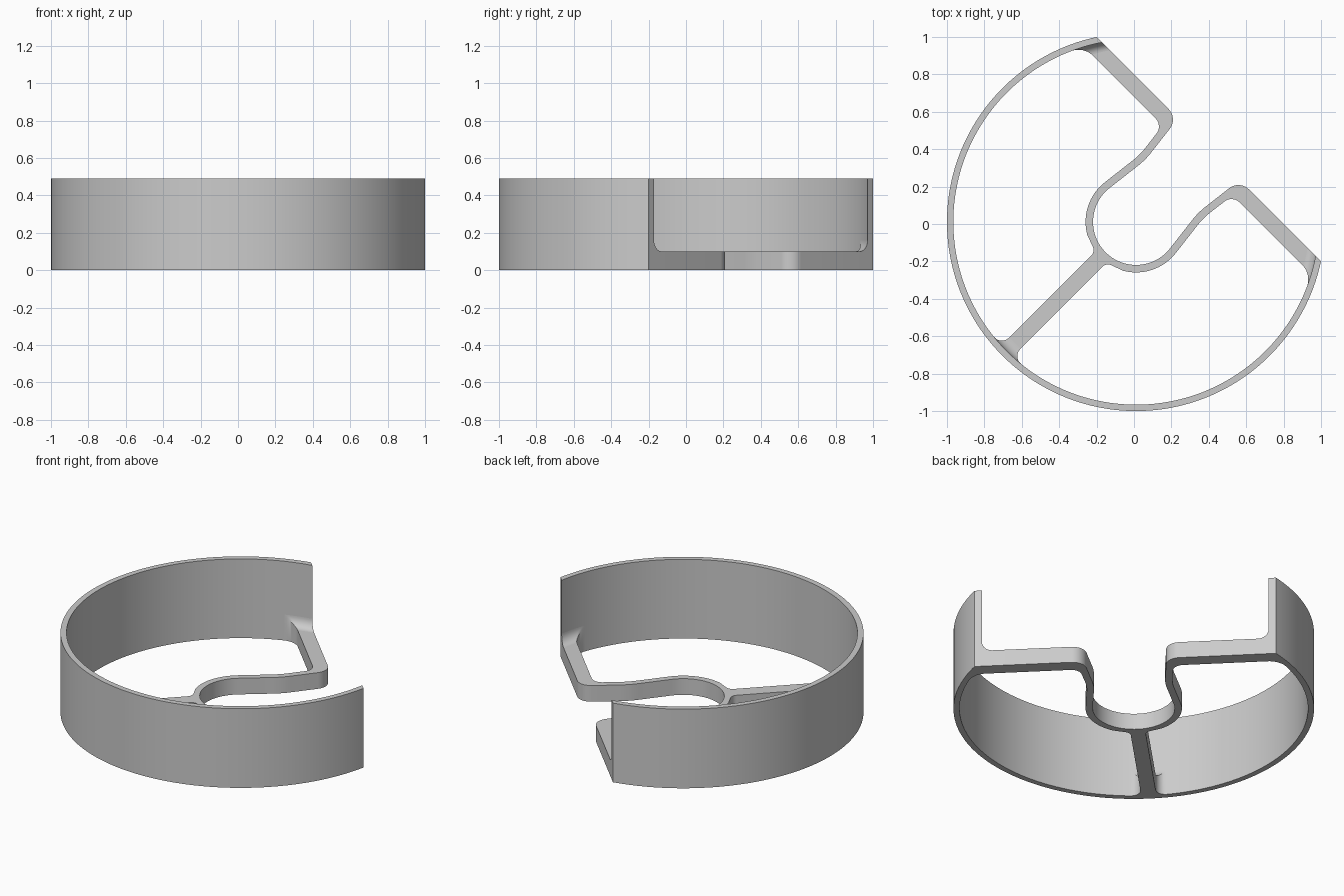
import bpy, bmesh, math
from mathutils import Vector, Matrix

cube = bpy.data.objects.get("Cube")
if cube:
    bpy.data.objects.remove(cube)

R_OUT, R_IN, HEIGHT = 1.011, 0.977, 0.49
CUT = 0.55          # flat across the open side of the ring
BAR_IN = 0.465      # inner edge of the bars
HALF = 0.0425       # half width of the spoke
BASE = 0.1          # height of bars, hub and spoke
FILLET = 0.06

grey = bpy.data.materials.new("light grey")
grey.use_nodes = True
colour = (0.6, 0.6, 0.6, 1)
grey.diffuse_color = colour
grey.node_tree.nodes["Principled BSDF"].inputs["Base Color"].default_value = colour

# The parts are laid out with the opening along +x, then turned 45 degrees
PLACE = Matrix.Translation((0.011, 0.011, 0)) @ Matrix.Rotation(math.pi / 4, 4, 'Z')


def finish(name, bm):
    bmesh.ops.recalc_face_normals(bm, faces=bm.faces)
    bm.transform(PLACE)
    mesh = bpy.data.meshes.new(name)
    bm.to_mesh(mesh)
    bm.free()
    mesh.materials.append(grey)
    obj = bpy.data.objects.new(name, mesh)
    bpy.context.collection.objects.link(obj)
    bpy.ops.object.select_all(action='DESELECT')
    obj.select_set(True)
    bpy.context.view_layer.objects.active = obj
    bpy.ops.object.shade_smooth_by_angle(angle=math.radians(30))


def solid_grid(name, rows):
    """Closed solid under a grid of top points, standing on z = 0."""
    bm = bmesh.new()
    top = [[bm.verts.new(p) for p in row] for row in rows]
    low = [[bm.verts.new((p[0], p[1], 0)) for p in row] for row in rows]
    n, m = len(rows), len(rows[0])
    for g in (top, low):
        for i in range(n - 1):
            for j in range(m - 1):
                bm.faces.new((g[i][j], g[i + 1][j], g[i + 1][j + 1], g[i][j + 1]))
    for j in (0, m - 1):
        for i in range(n - 1):
            bm.faces.new((top[i][j], top[i + 1][j], low[i + 1][j], low[i][j]))
    for i in (0, n - 1):
        for j in range(m - 1):
            bm.faces.new((top[i][j], top[i][j + 1], low[i][j + 1], low[i][j]))
    finish(name, bm)


def arc(radius, start, end, steps):
    angles = [math.radians(start + (end - start) * i / steps) for i in range(steps + 1)]
    return [(radius * math.cos(a), radius * math.sin(a), 0) for a in angles]


def rounded(points, steps=8):
    """Outline from (x, y, corner radius) points."""
    out = []
    for i, (x, y, r) in enumerate(points):
        p = Vector((x, y))
        if r == 0:
            out.append(p)
            continue
        a = (Vector(points[i - 1][:2]) - p).normalized()
        b = (Vector(points[(i + 1) % len(points)][:2]) - p).normalized()
        turn = a.angle(b) / 2
        centre = p + (a + b).normalized() * r / math.sin(turn)
        start = (p + a * r / math.tan(turn) - centre).normalized()
        end = (p + b * r / math.tan(turn) - centre).normalized()
        for k in range(steps + 1):
            out.append(centre + start.lerp(end, k / steps).normalized() * r)
    return out


# Open ring wall
rows = []
for radius in (R_OUT, R_IN):
    a = math.degrees(math.acos(CUT / radius))
    rows.append([(x, y, HEIGHT) for x, y, z in arc(radius, a, 360 - a, 160)])
solid_grid("ring_wall", rows)

# Hub, arms, bars and spoke as one flat outline
half = [(-0.985, HALF, 0), (-0.267, HALF, 0.04)]
half += arc(0.27, 150, 83, 16)
half += [(0.27, 0.239, 0.4), (BAR_IN, 0.264, 0.06), (BAR_IN, 0.87, 0),
         (CUT, 0.825, 0), (CUT, 0.233, 0.08), (0.27, 0.199, 0.4)]
half += arc(0.23, 83, 180, 24)
outline = half + [(x, -y, r) for x, y, r in reversed(half[:-1])]
bm = bmesh.new()
face = bm.faces.new([bm.verts.new((p.x, p.y, 0)) for p in rounded(outline)])
ext = bmesh.ops.extrude_face_region(bm, geom=[face], use_keep_orig=True)
moved = [v for v in ext["geom"] if isinstance(v, bmesh.types.BMVert)]
bmesh.ops.translate(bm, verts=moved, vec=(0, 0, BASE))
finish("hub_and_arms", bm)


# Curved feet where the bars and spoke run up into the wall
def wall_foot(name, lo, hi, flare_lo, flare_hi, place, steps=10, across=8):
    rows = []
    for i in range(-1, steps + 1):
        t = max(i, 0) / steps * math.pi / 2
        d = -0.015 if i < 0 else FILLET * (1 - math.cos(t))
        rise = FILLET * (1 - math.sin(t))
        a0, a1 = lo - flare_lo * rise, hi + flare_hi * rise
        row = []
        for j in range(across + 1):
            a = a0 + (a1 - a0) * j / across
            x, y = place(a, math.sqrt(R_IN ** 2 - a * a) - d)
            row.append((x, y, BASE + rise))
        rows.append(row)
    solid_grid(name, rows)


wall_foot("spoke_foot", -HALF, HALF, 1, 1, lambda a, b: (-b, a))
for side, s in (("left", -1), ("right", 1)):
    wall_foot(side + "_bar_foot", BAR_IN, CUT, 1, 0, lambda a, b, s=s: (a, s * b))
